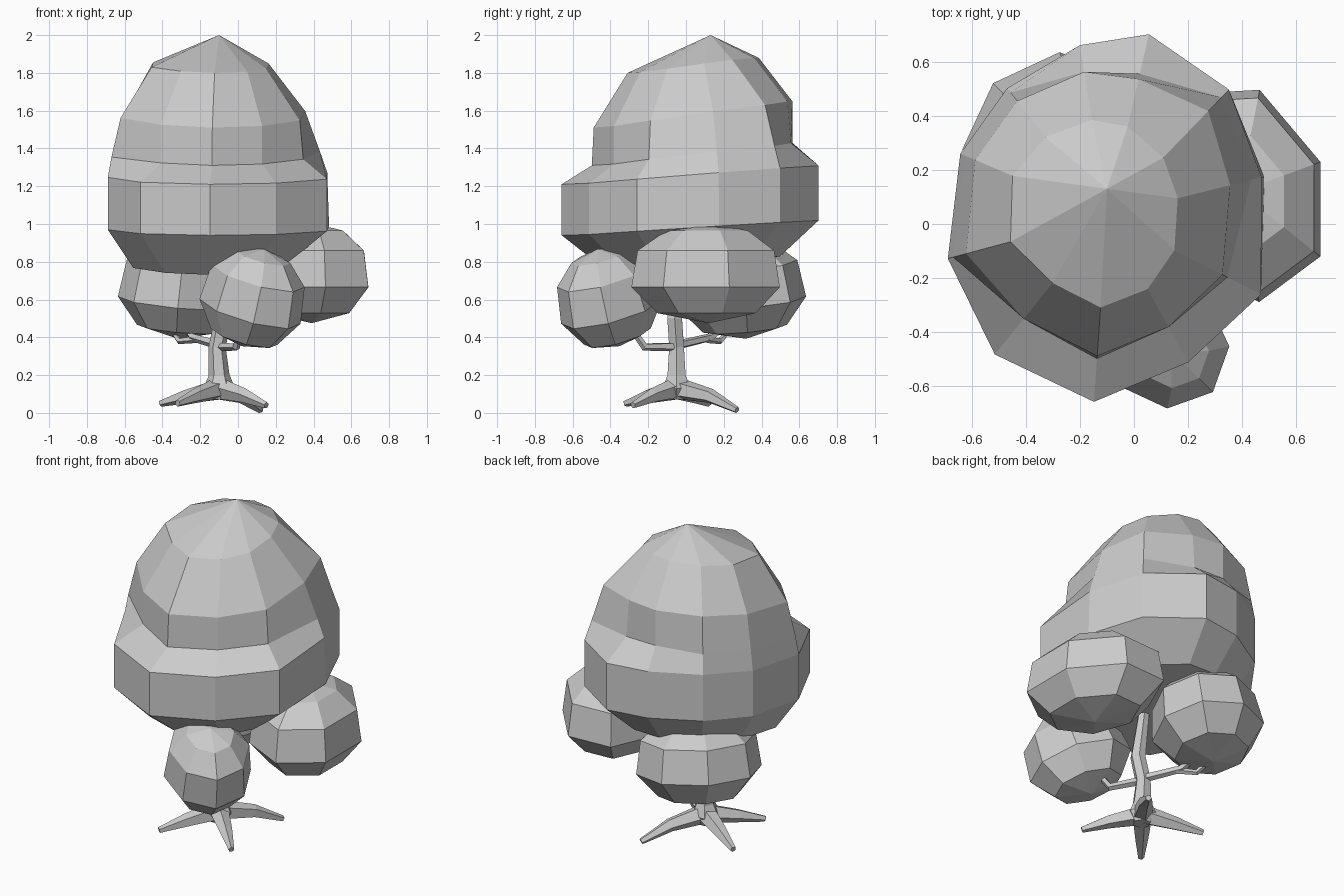
import bpy, bmesh
from math import sin, cos, radians, tau
from mathutils import Vector, Euler, Matrix

cube = bpy.data.objects.get("Cube")
if cube:
    bpy.data.objects.remove(cube, do_unlink=True)

COLOUR = (0.6, 0.6, 0.6, 1.0)
grey = bpy.data.materials.new("plain grey")
grey.use_nodes = True
grey.diffuse_color = COLOUR
grey.node_tree.nodes["Principled BSDF"].inputs["Base Color"].default_value = COLOUR


def loft(name, rings, start, end):
    """Skin a stack of point rings and close both ends on a single point."""
    bm = bmesh.new()
    loops = [[bm.verts.new(p) for p in ring] for ring in rings]
    n = len(loops[0])
    for low, high in zip(loops, loops[1:]):
        for i in range(n):
            j = (i + 1) % n
            bm.faces.new((low[i], low[j], high[j], high[i]))
    for tip, loop in ((start, loops[0]), (end, loops[-1])):
        point = bm.verts.new(tip)
        for i in range(n):
            bm.faces.new((point, loop[i], loop[(i + 1) % n]))
    bmesh.ops.recalc_face_normals(bm, faces=bm.faces)
    mesh = bpy.data.meshes.new(name)
    bm.to_mesh(mesh)
    bm.free()
    mesh.materials.append(grey)
    bpy.context.collection.objects.link(bpy.data.objects.new(name, mesh))


def limb(name, path, radii, sides=6):
    """Tapered tube that follows a path."""
    pts = [Vector(p) for p in path]
    rings = []
    for i, (p, r) in enumerate(zip(pts, radii)):
        along = pts[min(i + 1, len(pts) - 1)] - pts[max(i - 1, 0)]
        turn = Vector((0, 0, 1)).rotation_difference(along)
        rings.append([p + turn @ Vector((r * cos(tau * k / sides), r * sin(tau * k / sides), 0))
                      for k in range(sides)])
    loft(name, rings, pts[0], pts[-1])


def clump(name, centre, size, tilt, sides):
    """Faceted ball of leaves, widest below its middle."""
    place = (Matrix.Translation(centre) @ Euler([radians(a) for a in tilt]).to_matrix().to_4x4()
             @ Matrix.Diagonal((*size, 1)))
    rings = [[place @ Vector((r * cos(tau * k / sides), r * sin(tau * k / sides), z))
              for k in range(sides)]
             for z, r in ((-0.8, 0.66), (-0.28, 1), (0.45, 0.92), (0.85, 0.55))]
    loft(name, rings, place @ Vector((0, 0, -1)), place @ Vector((0, 0, 1)))


# Main canopy: (height, rise towards the back, radii in hundredths per column)
COLUMNS = (14, 46, 77, 99, 128, 157, 195, 231, 266, 299, 333)
CANOPY = [
    (0.78, 0.05, (38, 44, 48, 48, 46, 46, 47, 45, 42, 38, 36)),
    (0.98, 0.04, (60, 65, 69, 64, 60, 59, 61, 66, 69, 62, 64)),
    (1.26, 0.05, (59, 65, 69, 64, 60, 59, 61, 66, 69, 62, 64)),
    (1.37, 0.06, (55, 61, 54, 54, 58, 57, 59, 49, 53, 47, 50)),
    (1.58, 0.07, (47, 54, 52, 54, 54, 53, 54, 49, 52, 47, 48)),
    (1.84, 0.04, (27, 30, 34, 36, 37, 38, 37, 32, 34, 31, 28)),
]
rings = []
for z, rise, radii in CANOPY:
    ring = []
    for column, r in zip(COLUMNS, radii):
        a = radians(column)
        ring.append((-0.1 + r / 100 * cos(a), 0.03 + r / 100 * sin(a), z + rise * sin(a)))
    rings.append(ring)
loft("main_canopy", rings, (-0.1, 0.03, 0.77), (-0.1, 0.13, 2.0))

# Lower leaf clumps, each turned to face away from the trunk
clump("front_clump", (0.08, -0.41, 0.61), (0.25, 0.3, 0.27), (-18, 0, -135), 8)
clump("left_clump", (0.39, 0.12, 0.74), (0.32, 0.42, 0.265), (0, 0, 20), 7)
clump("right_clump", (-0.29, 0.29, 0.66), (0.36, 0.32, 0.27), (8, 0, 45), 8)

# Trunk with a flared foot
limb("trunk",
     [(-0.1, -0.05, 0.07), (-0.1, -0.05, 0.13), (-0.1, -0.05, 0.2), (-0.11, -0.05, 0.35),
      (-0.08, -0.06, 0.5), (-0.1, -0.02, 0.85)],
     [0.05, 0.085, 0.055, 0.045, 0.045, 0.03])

# Roots spread out from the foot
foot = Vector((-0.1, -0.05, 0.13))
ROOTS = {
    "front_left_root": (0.15, -0.28, 0.04),
    "front_right_root": (-0.32, -0.32, 0.05),
    "back_left_root": (0.12, 0.27, 0.015),
    "back_right_root": (-0.41, 0.12, 0.05),
}
for name, tip in ROOTS.items():
    tip = Vector(tip)
    knee = foot.lerp(tip, 0.55)
    knee.z = 0.09
    limb(name, [foot, knee, tip], [0.06, 0.04, 0.018], 5)

# Branches reaching into the clumps
limb("front_branch", [(-0.1, -0.05, 0.35), (-0.01, -0.22, 0.35), (0.02, -0.31, 0.48)],
     [0.025, 0.022, 0.016], 5)
limb("right_branch", [(-0.1, -0.04, 0.36), (-0.24, 0.13, 0.4), (-0.3, 0.24, 0.49)],
     [0.025, 0.022, 0.016], 5)
limb("right_branch_fork", [(-0.22, 0.11, 0.39), (-0.31, 0.18, 0.38), (-0.36, 0.24, 0.45)],
     [0.02, 0.017, 0.012], 5)
